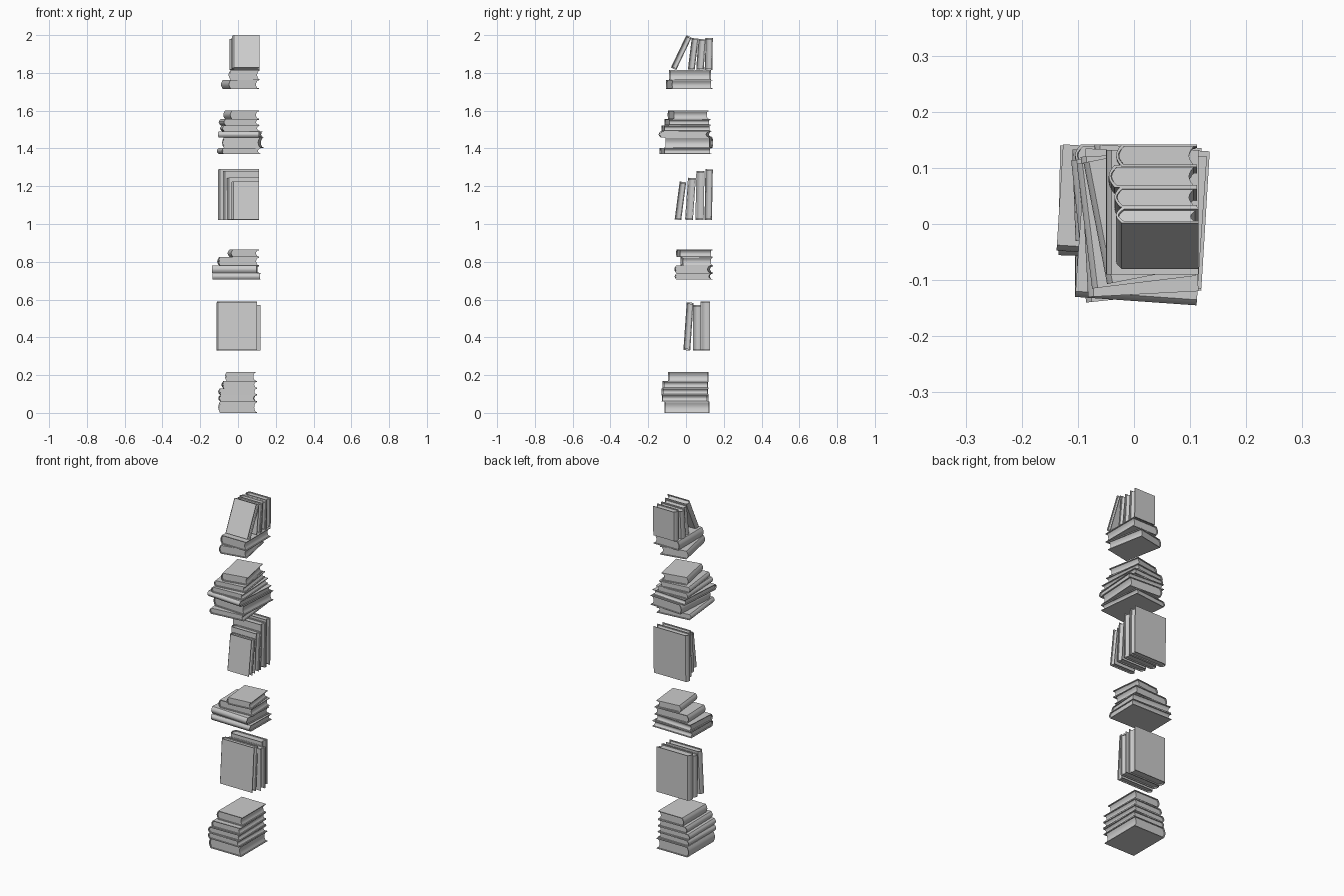
import bpy, bmesh, math
from mathutils import Matrix

cube = bpy.data.objects.get("Cube")
if cube:
    bpy.data.objects.remove(cube, do_unlink=True)

grey = bpy.data.materials.new("plain_grey")
grey.use_nodes = True
colour = (0.6, 0.6, 0.6, 1)
grey.diffuse_color = colour
grey.node_tree.nodes["Principled BSDF"].inputs["Base Color"].default_value = colour


def arc(x, half, bulge, steps=6):
    """Shallow curve from -half to +half, bowing towards -x."""
    return [(x - bulge * math.cos(math.pi * (i / steps - 0.5)),
             half * (2 * i / steps - 1)) for i in range(steps + 1)]


def prism(bm, outline, length):
    """Extrude an x-z outline along y, centred."""
    face = bm.faces.new([bm.verts.new((x, -length / 2, z)) for x, z in outline])
    new = bmesh.ops.extrude_face_region(bm, geom=[face])["geom"]
    verts = [v for v in new if isinstance(v, bmesh.types.BMVert)]
    bmesh.ops.translate(bm, verts=verts, vec=(0, length, 0))


def make_book(name, w, l, t, matrix):
    """Wrapped cover with a rounded spine, around a hollow-edged page block."""
    bm = bmesh.new()
    board, bulge, inset = 0.004, 0.010, 0.006
    left, right, half = -w / 2 + bulge, w / 2, t / 2
    inner = half - board
    cover = arc(left, half, bulge) + [(right, half), (right, inner)]
    cover += arc(left + board, inner, bulge)[::-1] + [(right, -inner), (right, -half)]
    prism(bm, cover, l)
    pages = arc(left + board, inner, bulge - 0.001)
    pages += arc(right - inset, inner, bulge * 0.8)[::-1]
    prism(bm, pages, l - 2 * inset)
    bmesh.ops.recalc_face_normals(bm, faces=bm.faces)
    bm.transform(matrix)
    mesh = bpy.data.meshes.new(name)
    bm.to_mesh(mesh)
    bm.free()
    obj = bpy.data.objects.new(name, mesh)
    bpy.context.collection.objects.link(obj)
    mesh.materials.append(grey)
    bpy.ops.object.select_all(action="DESELECT")
    obj.select_set(True)
    bpy.context.view_layer.objects.active = obj
    bpy.ops.object.shade_smooth_by_angle(angle=math.radians(35))


def unrotate(a, b, angle):
    """Sides of a rectangle whose turned bounds are a by b."""
    c, s = math.cos(angle), abs(math.sin(angle))
    return (a * c - b * s) / (c * c - s * s), (b * c - a * s) / (c * c - s * s)


def lying(name, x0, x1, y0, y1, z0, z1, turn=0, spine_front=False):
    angle = math.radians(turn)
    w, l = unrotate(x1 - x0, y1 - y0, angle)
    if spine_front:
        w, l, angle = l, w, angle + math.pi / 2
    place = Matrix.Translation(((x0 + x1) / 2, (y0 + y1) / 2, (z0 + z1) / 2))
    make_book(name, w, l, z1 - z0, place @ Matrix.Rotation(angle, 4, "Z"))


def standing(name, x0, x1, y0, y1, z0, z1, lean=0):
    angle = math.radians(lean)
    l, t = unrotate(z1 - z0, y1 - y0, angle)
    place = Matrix.Translation(((x0 + x1) / 2, (y0 + y1) / 2, (z0 + z1) / 2))
    make_book(name, x1 - x0, l, t, place @ Matrix.Rotation(math.pi / 2 - angle, 4, "X"))


# Lowest flat stack
lying("bottom_stack_book_1", -.105, .10, -.115, .125, 0, .06)
lying("bottom_stack_book_2", -.105, .10, -.13, .12, .06, .095, -1)
lying("bottom_stack_book_3", -.105, .10, -.13, .12, .095, .13, 1)
lying("bottom_stack_book_4", -.088, .10, -.125, .12, .13, .168, 1)
lying("bottom_stack_book_5", -.07, .095, -.095, .12, .168, .217)

# Lower upright row
standing("lower_row_book_1", -.115, .10, -.014, .04, .33, .585, 4)
standing("lower_row_book_2", -.11, .12, .037, .08, .33, .57)
standing("lower_row_book_3", -.11, .10, .078, .127, .33, .59)

# Middle flat stack, two spines to the front
lying("middle_stack_book_1", -.135, .12, -.06, .14, .705, .74, -1, True)
lying("middle_stack_book_2", -.138, .11, -.062, .142, .74, .78, -3.5, True)
lying("middle_stack_book_3", -.11, .11, -.03, .14, .78, .825, 2)
lying("middle_stack_book_4", -.055, .11, -.052, .14, .825, .865, 6)

# Middle upright row
standing("middle_row_book_1", -.035, .11, -.06, .001, 1.02, 1.225, 7.5)
standing("middle_row_book_2", -.058, .11, -.005, .052, 1.02, 1.245, 4)
standing("middle_row_book_3", -.08, .11, .05, .098, 1.02, 1.28, 1)
standing("middle_row_book_4", -.105, .11, .098, .142, 1.02, 1.29, 1)

# Upper flat stack
lying("upper_stack_book_1", -.112, .12, -.14, .135, 1.37, 1.403, 6)
lying("upper_stack_book_2", -.085, .135, -.115, .142, 1.403, 1.458, -3.5)
lying("upper_stack_book_3", -.105, .13, -.145, .135, 1.458, 1.49, -4, True)
lying("upper_stack_book_4", -.095, .115, -.13, .13, 1.49, 1.522, 3)
lying("upper_stack_book_5", -.102, .11, -.115, .13, 1.522, 1.555, 7)
lying("upper_stack_book_6", -.078, .11, -.097, .12, 1.555, 1.60, 11)

# Top flat pair
lying("top_stack_book_1", -.09, .11, -.107, .14, 1.715, 1.763, 11)
lying("top_stack_book_2", -.05, .115, -.09, .132, 1.763, 1.815)

# Top upright row
standing("top_row_book_1", -.032, .115, -.08, .03, 1.815, 2.0, 25.5)
standing("top_row_book_2", -.035, .112, .01, .066, 1.815, 1.985, 7)
standing("top_row_book_3", -.045, .112, .054, .105, 1.815, 1.98, 4)
standing("top_row_book_4", -.032, .112, .099, .142, 1.815, 1.985, 1)
